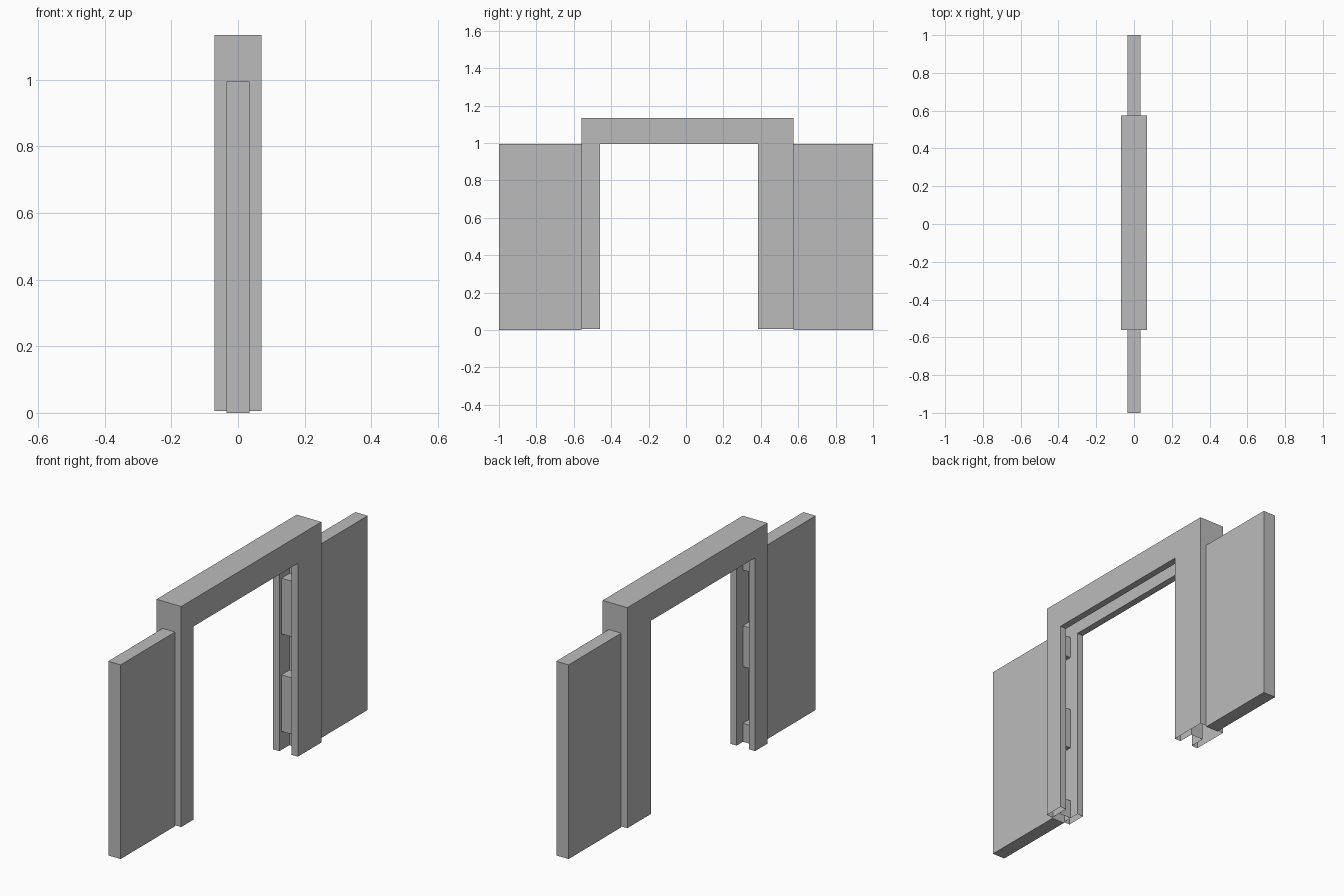
import bpy
import bmesh
from mathutils import Vector

if "Cube" in bpy.data.objects:
    bpy.data.objects.remove(bpy.data.objects["Cube"], do_unlink=True)

# One plain grey for the whole doorway
GREY = (0.5, 0.5, 0.5, 1.0)
grey = bpy.data.materials.new("plain_grey")
grey.use_nodes = True
grey.diffuse_color = GREY
grey.node_tree.nodes["Principled BSDF"].inputs["Base Color"].default_value = GREY

HALF_FRAME, HALF_DOOR = 0.07, 0.035
FRAME_BASE, OPENING_TOP, FRAME_TOP = 0.005, 0.995, 1.135
FRONT_OUT, FRONT_IN = -0.56, -0.46
BACK_IN, BACK_OUT = 0.385, 0.575


def prism(name, profile, half_width):
    """Extrude a side profile of (y, z) points across x."""
    bm = bmesh.new()
    face = bm.faces.new([bm.verts.new((-half_width, y, z)) for y, z in profile])
    out = bmesh.ops.extrude_face_region(bm, geom=[face])
    moved = [v for v in out["geom"] if isinstance(v, bmesh.types.BMVert)]
    bmesh.ops.translate(bm, verts=moved, vec=Vector((2 * half_width, 0, 0)))
    bmesh.ops.recalc_face_normals(bm, faces=bm.faces)
    mesh = bpy.data.meshes.new(name)
    bm.to_mesh(mesh)
    bm.free()
    mesh.materials.append(grey)
    obj = bpy.data.objects.new(name, mesh)
    bpy.context.collection.objects.link(obj)
    return obj


def slab(name, y0, y1, z0, z1):
    return prism(name, [(y0, z0), (y1, z0), (y1, z1), (y0, z1)], HALF_DOOR)


def open_bottom(obj):
    """Remove the downward faces resting at the base of the frame."""
    bm = bmesh.new()
    bm.from_mesh(obj.data)
    low = [f for f in bm.faces
           if f.normal.z < -0.9 and f.calc_center_median().z < 0.02]
    bmesh.ops.delete(bm, geom=low, context="FACES")
    bm.to_mesh(obj.data)
    bm.free()


# Doorway frame with a channel running round the inside
frame = prism("door_frame", [
    (FRONT_OUT, FRAME_BASE), (FRONT_OUT, FRAME_TOP),
    (BACK_OUT, FRAME_TOP), (BACK_OUT, FRAME_BASE),
    (BACK_IN, FRAME_BASE), (BACK_IN, OPENING_TOP),
    (FRONT_IN, OPENING_TOP), (FRONT_IN, FRAME_BASE)], HALF_FRAME)
cutter = slab("channel_cutter", -0.555, 0.465, -0.1, 1.06)
cutter.hide_render = True
cut = frame.modifiers.new("channel", "BOOLEAN")
cut.operation = "DIFFERENCE"
cut.solver = "EXACT"
cut.object = cutter
bpy.context.view_layer.objects.active = frame
bpy.ops.object.modifier_apply(modifier=cut.name)
bpy.data.objects.remove(cutter, do_unlink=True)
open_bottom(frame)

# Sliding doors, drawn back on each side of the frame
slab("front_door", -1.0, FRONT_OUT, 0, OPENING_TOP)
slab("back_door", BACK_OUT, 1.0, 0, OPENING_TOP)

# Interlocking door teeth inside the channel
for i, (z0, z1) in enumerate([(0.10, 0.39), (0.60, 0.885)]):
    slab(f"back_door_tooth_{i + 1}", 0.402, 0.465, z0, z1)
for i, (z0, z1) in enumerate([(FRAME_BASE, 0.10), (0.39, 0.60), (0.885, OPENING_TOP)]):
    tooth = slab(f"front_door_tooth_{i + 1}", -0.555, -0.511, z0, z1)
    open_bottom(tooth)
